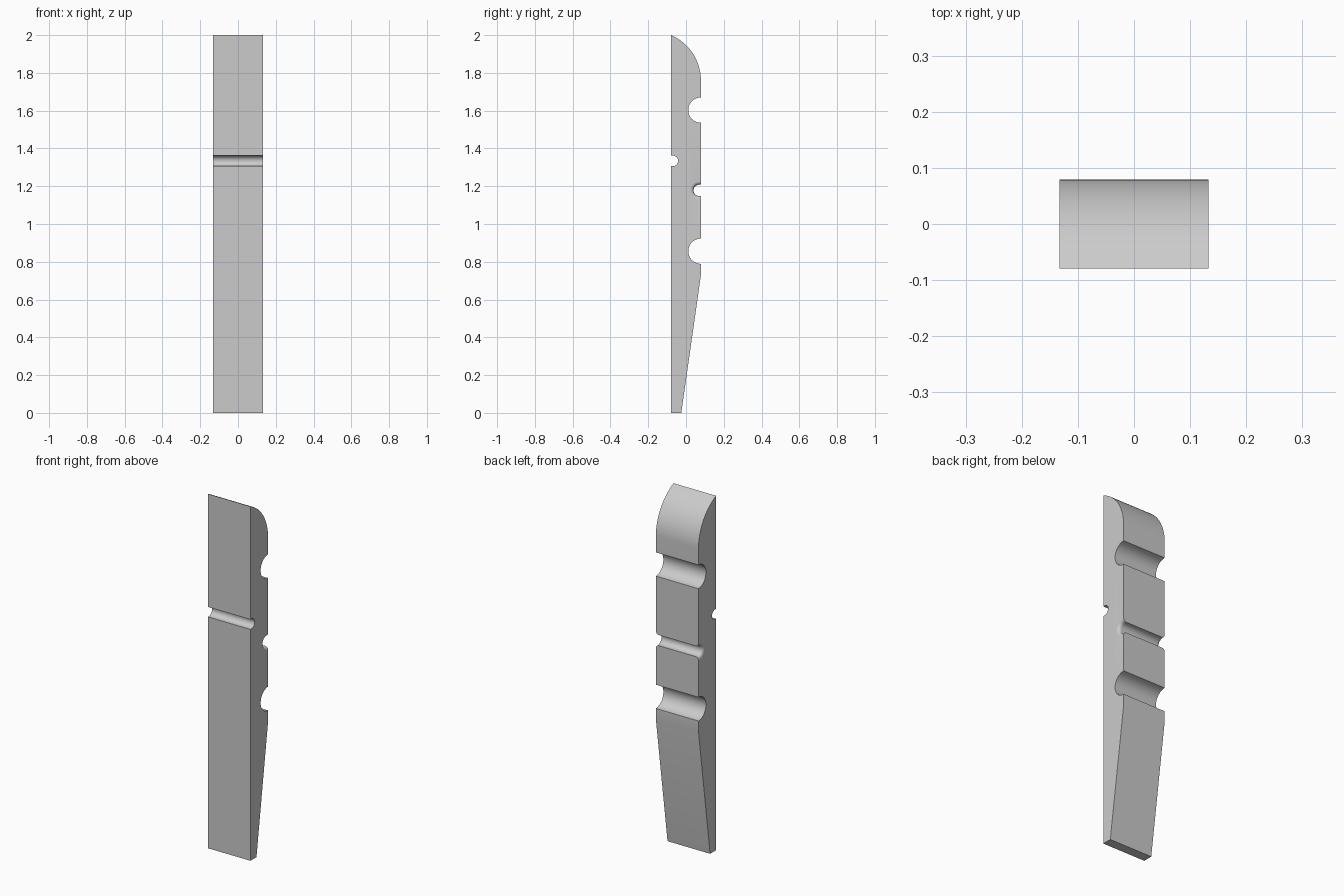
import bpy, bmesh
from math import sin, cos, pi, sqrt, atan2

cube = bpy.data.objects.get("Cube")
if cube:
    bpy.data.objects.remove(cube, do_unlink=True)

HALF_W, FRONT, BACK = 0.133, -0.079, 0.079


def material(name, colour):
    m = bpy.data.materials.new(name)
    m.use_nodes = True
    m.diffuse_color = colour
    m.node_tree.nodes["Principled BSDF"].inputs["Base Color"].default_value = colour
    return m


def arc(cy, cz, r, start, end, n):
    steps = [start + (end - start) * i / n for i in range(n + 1)]
    return [(cy + r * cos(a), cz + r * sin(a)) for a in steps]


def loft(name, sections):
    """Skin a list of (x, [(y, z), ...]) sections into a closed solid."""
    bm = bmesh.new()
    rings = [[bm.verts.new((x, y, z)) for y, z in pts] for x, pts in sections]
    for a, b in zip(rings, rings[1:]):
        for i in range(len(a)):
            j = (i + 1) % len(a)
            bm.faces.new((a[i], a[j], b[j], b[i]))
    bm.faces.new(rings[0])
    bm.faces.new(rings[-1])
    bmesh.ops.recalc_face_normals(bm, faces=bm.faces)
    mesh = bpy.data.meshes.new(name)
    bm.to_mesh(mesh)
    bm.free()
    obj = bpy.data.objects.new(name, mesh)
    bpy.context.collection.objects.link(obj)
    return obj


# Side profile: tapered leg, round grooves, curved nose
def back_groove(z, r):
    return arc(BACK, z, r, -pi / 2, -3 * pi / 2, 24)


nose_z, drop = 1.76, 0.24
depth = BACK - FRONT
nose_r = (depth ** 2 + drop ** 2) / (2 * depth)
nose_y = BACK - nose_r
nose_end = atan2(drop, FRONT - nose_y)

profile = [(FRONT, 0), (-0.025, 0), (BACK, 0.73)]
profile += back_groove(0.856, 0.067)
profile += back_groove(1.603, 0.067)
profile += arc(nose_y, nose_z, nose_r, 0, nose_end, 24)

# Small spring groove across the front
groove_y, groove_r = -0.07, 0.028
profile += [(FRONT, 1.334 + groove_r)]
profile += arc(groove_y, 1.334, groove_r, pi / 2, -pi / 2, 16)
profile += [(FRONT, 1.334 - groove_r)]

body = loft("clothespin_half", [(-HALF_W, profile), (HALF_W, profile)])
body.data.materials.append(material("plain_grey", (0.6, 0.6, 0.6, 1)))

# Spring groove across the back, flared where it meets the sides
fillet = 0.018


def slot(r):
    return [(BACK + 0.05, 1.178 - r)] + arc(0.07, 1.178, r, -pi / 2, -3 * pi / 2, 24) \
        + [(BACK + 0.05, 1.178 + r)]


flare = []
for i in range(9):
    a = pi / 2 * i / 8
    flare.append((HALF_W - fillet + fillet * sin(a), 0.03 + fillet * (1 - cos(a))))
flare.append((HALF_W + 0.01, 0.03 + fillet))
sections = [(-x, slot(r)) for x, r in reversed(flare)] + [(x, slot(r)) for x, r in flare]
cutter = loft("back_groove_cutter", sections)
cutter.hide_render = True

cut = body.modifiers.new("back_groove", "BOOLEAN")
cut.operation = "DIFFERENCE"
cut.solver = "EXACT"
cut.object = cutter
bpy.context.view_layer.objects.active = body
for o in bpy.context.selected_objects:
    o.select_set(False)
body.select_set(True)
bpy.ops.object.modifier_apply(modifier=cut.name)
bpy.data.objects.remove(cutter, do_unlink=True)

bpy.ops.object.shade_smooth_by_angle(angle=0.5)
